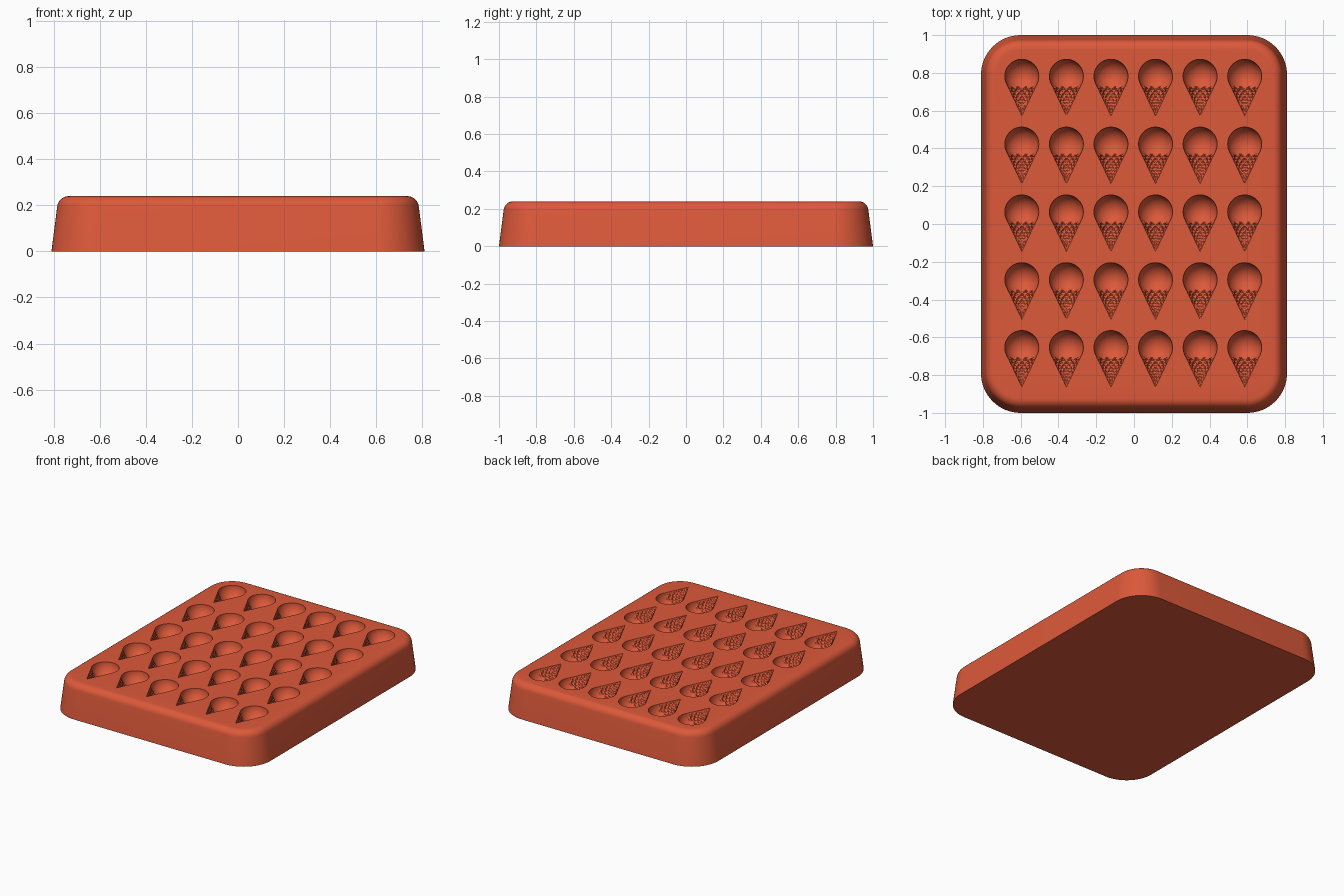
import bpy
import bmesh
from math import sin, cos, pi, sqrt, radians

if "Cube" in bpy.data.objects:
    bpy.data.objects.remove(bpy.data.objects["Cube"], do_unlink=True)

HALF_X, HALF_Y, HEIGHT = 0.81, 1.0, 0.24
CORNER, FILLET = 0.21, 0.05
COLS, ROWS = 6, 5
SCOOP_R, TIP = 0.09, 0.21          # scoop radius, distance from scoop centre to cone tip
ARC = 32                           # segments across each cavity
WAFFLE_START = 0.055

bm = bmesh.new()


def outline(inset, z):
    """Ring of vertices round a rounded rectangle."""
    ring, n = [], 16
    r = CORNER - inset
    for q, (sx, sy) in enumerate([(1, 1), (-1, 1), (-1, -1), (1, -1)]):
        for i in range(n + 1):
            a = (q + i / n) * pi / 2
            ring.append(bm.verts.new((sx * (HALF_X - CORNER) + r * cos(a),
                                      sy * (HALF_Y - CORNER) + r * sin(a), z)))
    return ring


def bridge(a, b):
    for i in range(len(a)):
        j = (i + 1) % len(a)
        bm.faces.new((a[i], a[j], b[j], b[i]))


def loop_edges(loop):
    return [bm.edges.get((a, b)) or bm.edges.new((a, b))
            for a, b in zip(loop, loop[1:] + loop[:1])]


def profile():
    """Distance along the cone axis and radius, from scoop pole to cone tip."""
    tangent = SCOOP_R ** 2 / TIP
    slope = SCOOP_R / sqrt(TIP ** 2 - SCOOP_R ** 2)
    pts = []
    for i in range(1, 19):
        a = i / 18 * (pi / 2 + 0.443)
        pts.append((-SCOOP_R * cos(a), SCOOP_R * sin(a)))
    steps = 34
    for i in range(1, steps):
        d = tangent + (TIP - tangent) * i / steps
        pts.append((d, (TIP - d) * slope))
    return pts


def waffle(d, angle):
    """Relative depth of the crossing grooves pressed into the cone."""
    if d < WAFFLE_START:
        return 0.0
    t = (d - WAFFLE_START) / (TIP - WAFFLE_START)
    groove = 0.0
    for side in (1, -1):
        p = 5 * angle / pi + side * 5 * t
        groove = max(groove, 1 - abs(p - round(p)) / 0.28)
    return 0.15 * groove * min(1, 4 * sin(angle))


def cavity(cx, cy, z):
    """Half-round ice cream cone recess; returns the edges of its rim."""
    pole = bm.verts.new((cx, cy + SCOOP_R, z))
    tip = bm.verts.new((cx, cy - TIP, z))
    rows = []
    for d, r in profile():
        row = []
        for k in range(ARC + 1):
            a = pi * k / ARC
            rr = r * (1 - waffle(d, a))
            row.append(bm.verts.new((cx + rr * cos(a), cy - d, z - rr * sin(a))))
        rows.append(row)
    for a, b in zip(rows, rows[1:]):
        for k in range(ARC):
            bm.faces.new((a[k], a[k + 1], b[k + 1], b[k]))
    for k in range(ARC):
        bm.faces.new((pole, rows[0][k + 1], rows[0][k]))
        bm.faces.new((tip, rows[-1][k], rows[-1][k + 1]))
    rim = [pole] + [r[0] for r in rows] + [tip] + [r[-1] for r in reversed(rows)]
    return loop_edges(rim)


# Tapered walls with a rounded upper edge
rings = [outline(0, 0)]
wall_inset = 0.025
for i in range(9):
    a = radians(7) + (pi / 2 - radians(7)) * i / 8
    rings.append(outline(wall_inset + FILLET * (1 - cos(a)),
                         HEIGHT - FILLET + FILLET * sin(a)))
for lower, upper in zip(rings, rings[1:]):
    bridge(lower, upper)
bm.faces.new(rings[0])

# Rows of cavities, then the top surface filled around them
top_edges = loop_edges(rings[-1])
for row in range(ROWS):
    for col in range(COLS):
        top_edges += cavity(-0.594 + 0.236 * col, 0.782 - 0.359 * row, HEIGHT)
bmesh.ops.triangle_fill(bm, edges=top_edges, use_beauty=True, normal=(0, 0, 1))
bmesh.ops.recalc_face_normals(bm, faces=bm.faces[:])

mesh = bpy.data.meshes.new("mould_tray")
bm.to_mesh(mesh)
bm.free()
tray = bpy.data.objects.new("mould_tray", mesh)
bpy.context.collection.objects.link(tray)

# Red silicone
mat = bpy.data.materials.new("brick red")
mat.use_nodes = True
colour = (0.72, 0.10, 0.042, 1)
mat.diffuse_color = colour
mat.node_tree.nodes["Principled BSDF"].inputs["Base Color"].default_value = colour
mesh.materials.append(mat)

bpy.ops.object.select_all(action='DESELECT')
tray.select_set(True)
bpy.context.view_layer.objects.active = tray
bpy.ops.object.shade_smooth_by_angle(angle=radians(30))
